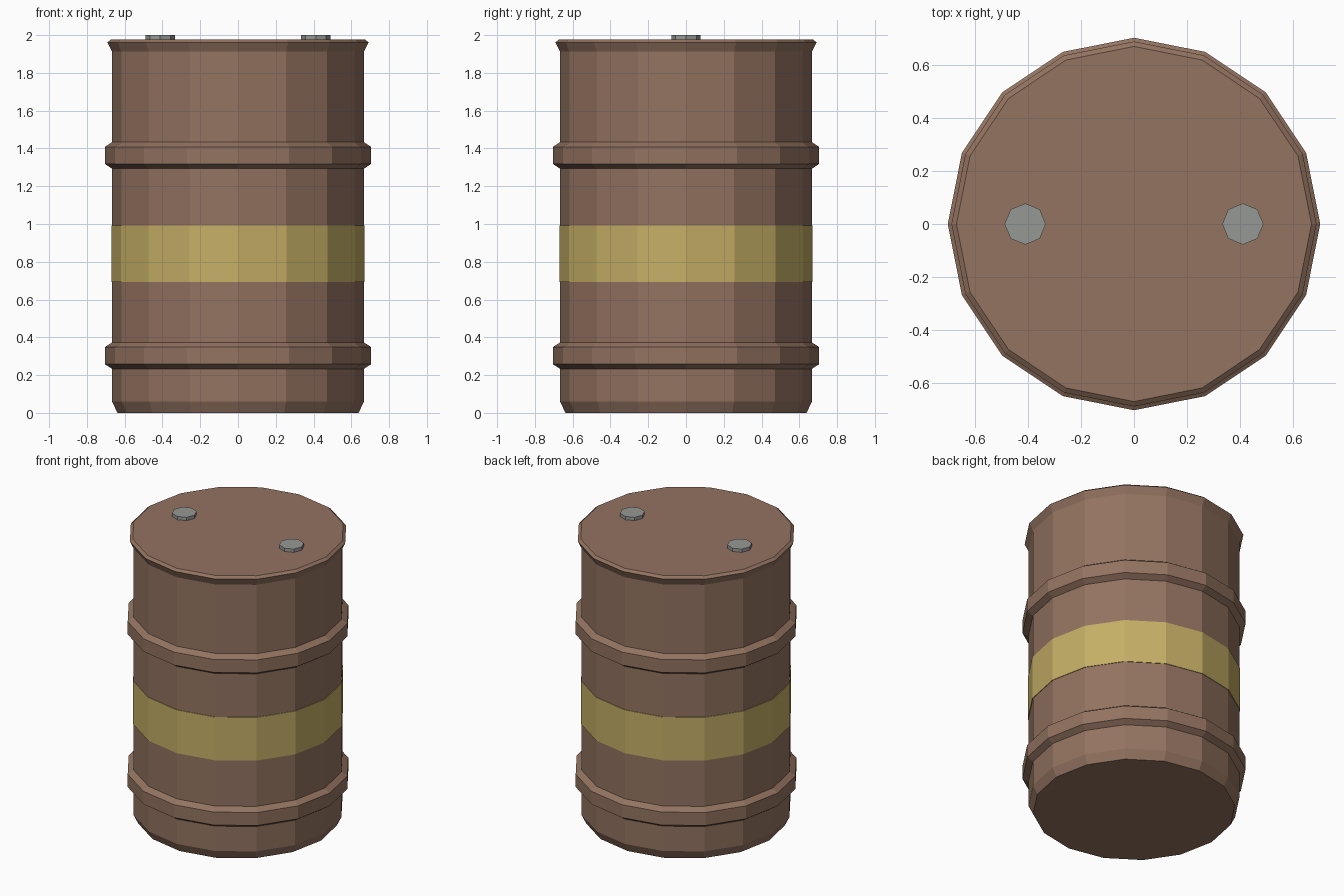
import bpy, bmesh, math

if "Cube" in bpy.data.objects:
    bpy.data.objects.remove(bpy.data.objects["Cube"])

SIDES = 16


def material(name, rgb):
    lin = [((c / 255 + 0.055) / 1.055) ** 2.4 for c in rgb]
    m = bpy.data.materials.new(name)
    m.diffuse_color = (*lin, 1)
    m.use_nodes = True
    m.node_tree.nodes["Principled BSDF"].inputs["Base Color"].default_value = m.diffuse_color
    return m


brown = material("rusty brown", (147, 115, 96))
yellow = material("dull yellow", (197, 175, 102))
grey = material("cap grey", (150, 153, 150))


def lathe(name, profile, sides, mat, centre=(0, 0), closed=True):
    """Revolve (radius, z) points into a flat-faced solid or open band."""
    bm = bmesh.new()
    rings = []
    for r, z in profile:
        rings.append([bm.verts.new((centre[0] + r * math.cos(math.tau * i / sides),
                                    centre[1] + r * math.sin(math.tau * i / sides), z))
                      for i in range(sides)])
    for a, b in zip(rings, rings[1:]):
        for i in range(sides):
            j = (i + 1) % sides
            bm.faces.new((a[i], a[j], b[j], b[i]))
    if closed:
        bm.faces.new(rings[0][::-1])
        bm.faces.new(rings[-1])
    me = bpy.data.meshes.new(name)
    bm.to_mesh(me)
    bm.free()
    me.materials.append(mat)
    ob = bpy.data.objects.new(name, me)
    bpy.context.collection.objects.link(ob)
    return ob


def hoop(z):
    """Raised rolling hoop starting at height z."""
    return [(0.667, z), (0.705, z + 0.025), (0.705, z + 0.115), (0.667, z + 0.14)]


# Barrel body: chamfered foot, two hoops, flared rim and flat lid
lathe("barrel_body",
      [(0.638, 0), (0.667, 0.06)] + hoop(0.233) + hoop(1.293)
      + [(0.667, 1.912), (0.691, 1.962), (0.672, 1.977)],
      SIDES, brown)

# Painted stripe
lathe("stripe", [(0.667, 0.692), (0.671, 0.692), (0.671, 0.992), (0.667, 0.992)],
      SIDES, yellow, closed=False)

# Two bung caps on the lid
for side, x in (("left", -0.412), ("right", 0.412)):
    lathe("cap_" + side, [(0.078, 1.97), (0.078, 2.0)], 8, grey, (x, 0))
